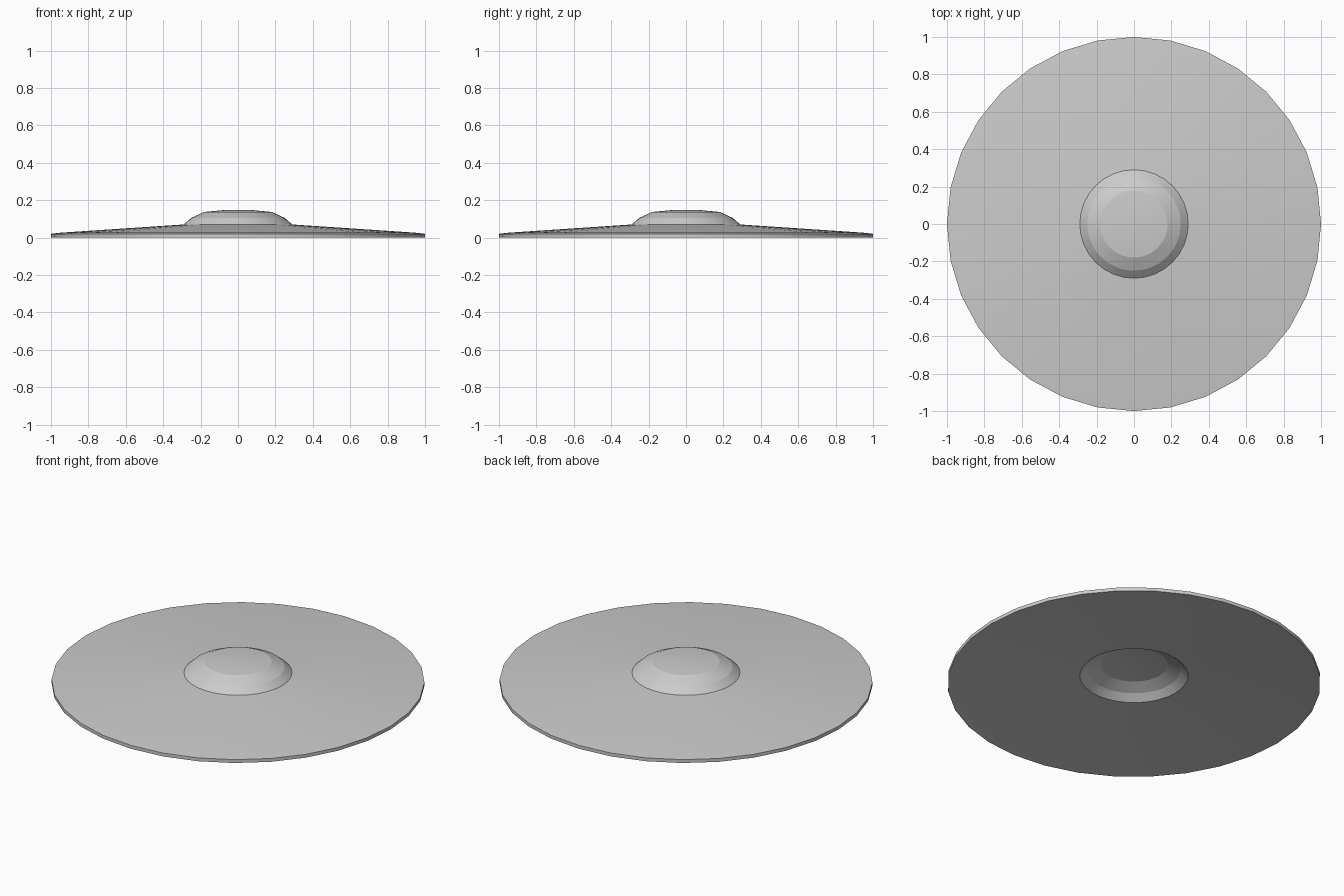
import bpy, bmesh, math

if "Cube" in bpy.data.objects:
    bpy.data.objects.remove(bpy.data.objects["Cube"])

SEGMENTS = 32
# Upper profile (radius, height) from rim to crown; the underside is the same curve dropped
UPPER = [(1.0, 0.02), (0.95, 0.026), (0.29, 0.07), (0.25, 0.105), (0.18, 0.137), (0.075, 0.147)]
THICKNESS = 0.02


def ring(bm, radius, z):
    return [bm.verts.new((radius * math.cos(2 * math.pi * i / SEGMENTS),
                          radius * math.sin(2 * math.pi * i / SEGMENTS), z))
            for i in range(SEGMENTS)]


def bridge(bm, lower, upper):
    for i in range(SEGMENTS):
        j = (i + 1) % SEGMENTS
        bm.faces.new((lower[i], lower[j], upper[j], upper[i]))


# Thin cymbal plate with a raised, hollow bell
bm = bmesh.new()
profile = [(r, z - THICKNESS) for r, z in reversed(UPPER)] + UPPER
rings = [ring(bm, r, z) for r, z in profile]
for a, b in zip(rings, rings[1:]):
    bridge(bm, a, b)
bm.faces.new(rings[0])
bm.faces.new(rings[-1])
bmesh.ops.recalc_face_normals(bm, faces=bm.faces)

mesh = bpy.data.meshes.new("cymbal")
bm.to_mesh(mesh)
bm.free()
cymbal = bpy.data.objects.new("cymbal", mesh)
bpy.context.collection.objects.link(cymbal)

# Smooth around the plate, crisp steps on the bell
bpy.context.view_layer.objects.active = cymbal
cymbal.select_set(True)
bpy.ops.object.shade_smooth_by_angle(angle=math.radians(14))
